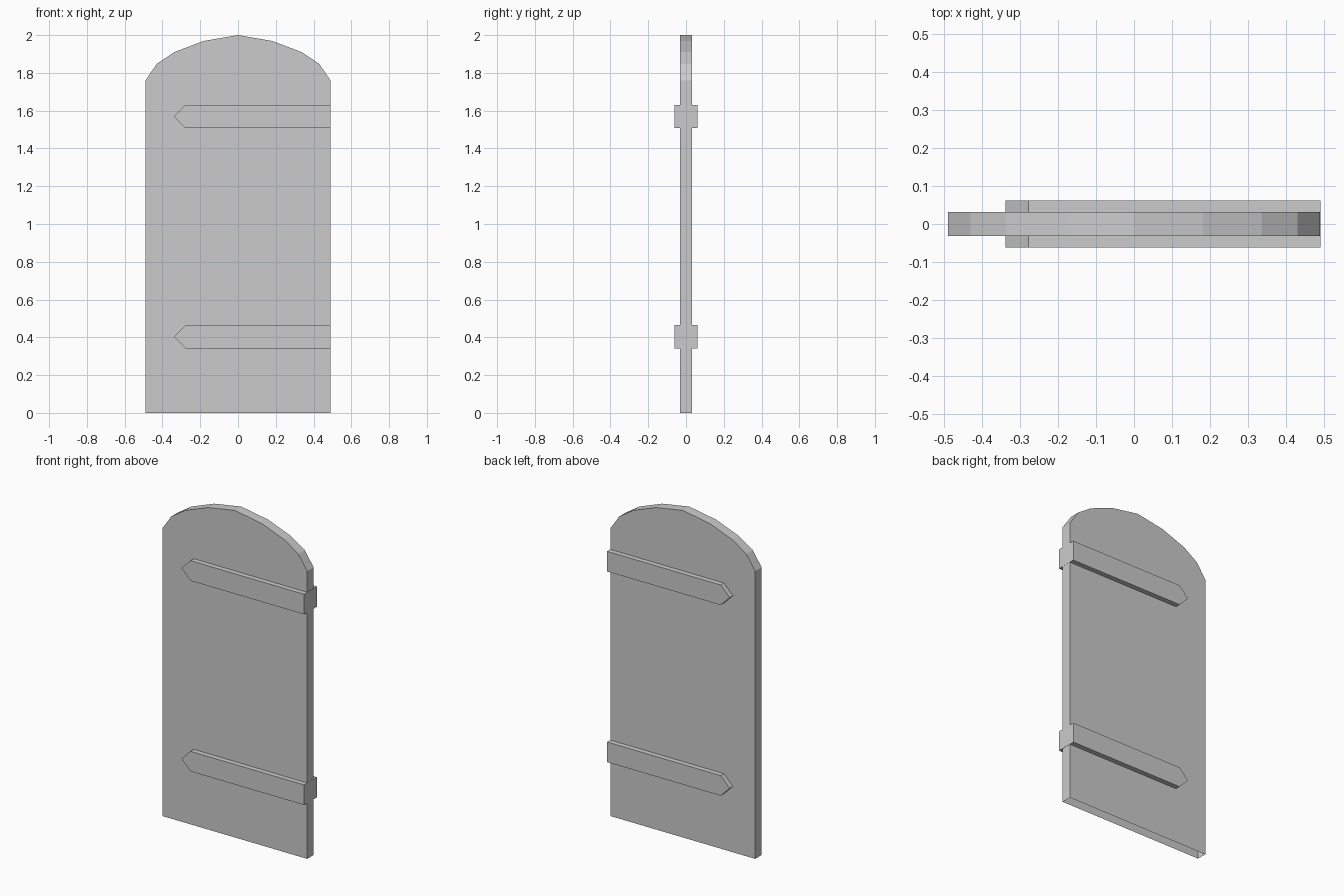
import bpy, bmesh

if "Cube" in bpy.data.objects:
    bpy.data.objects.remove(bpy.data.objects["Cube"])


def prism(name, outline, half_depth, open_bottom=False):
    """Extrude an (x, z) outline along y, centred on y = 0."""
    bm = bmesh.new()
    face = bm.faces.new([bm.verts.new((x, -half_depth, z)) for x, z in outline])
    ext = bmesh.ops.extrude_face_region(bm, geom=[face], use_keep_orig=True)
    moved = [g for g in ext["geom"] if isinstance(g, bmesh.types.BMVert)]
    bmesh.ops.translate(bm, verts=moved, vec=(0, 2 * half_depth, 0))
    bmesh.ops.recalc_face_normals(bm, faces=bm.faces)
    if open_bottom:
        base = [f for f in bm.faces if all(abs(v.co.z) < 1e-5 for v in f.verts)]
        bmesh.ops.delete(bm, geom=base, context="FACES_ONLY")
    mesh = bpy.data.meshes.new(name)
    bm.to_mesh(mesh)
    bm.free()
    obj = bpy.data.objects.new(name, mesh)
    bpy.context.collection.objects.link(obj)
    return obj


# Arched door panel: right half of the outline, mirrored; the underside is open
right = [(0.49, 0), (0.49, 1.76), (0.43, 1.848), (0.337, 1.91), (0.182, 1.969)]
left = [(-x, z) for x, z in reversed(right)]
prism("door_panel", right + [(0, 2.0)] + left, 0.031, open_bottom=True)

# Pointed hinge straps, running through the panel and showing on both sides
for name, z in (("lower_hinge_strap", 0.403), ("upper_hinge_strap", 1.569)):
    h = 0.0615
    prism(name, [(0.491, z - h), (0.491, z + h), (-0.278, z + h),
                 (-0.339, z), (-0.278, z - h)], 0.062)
